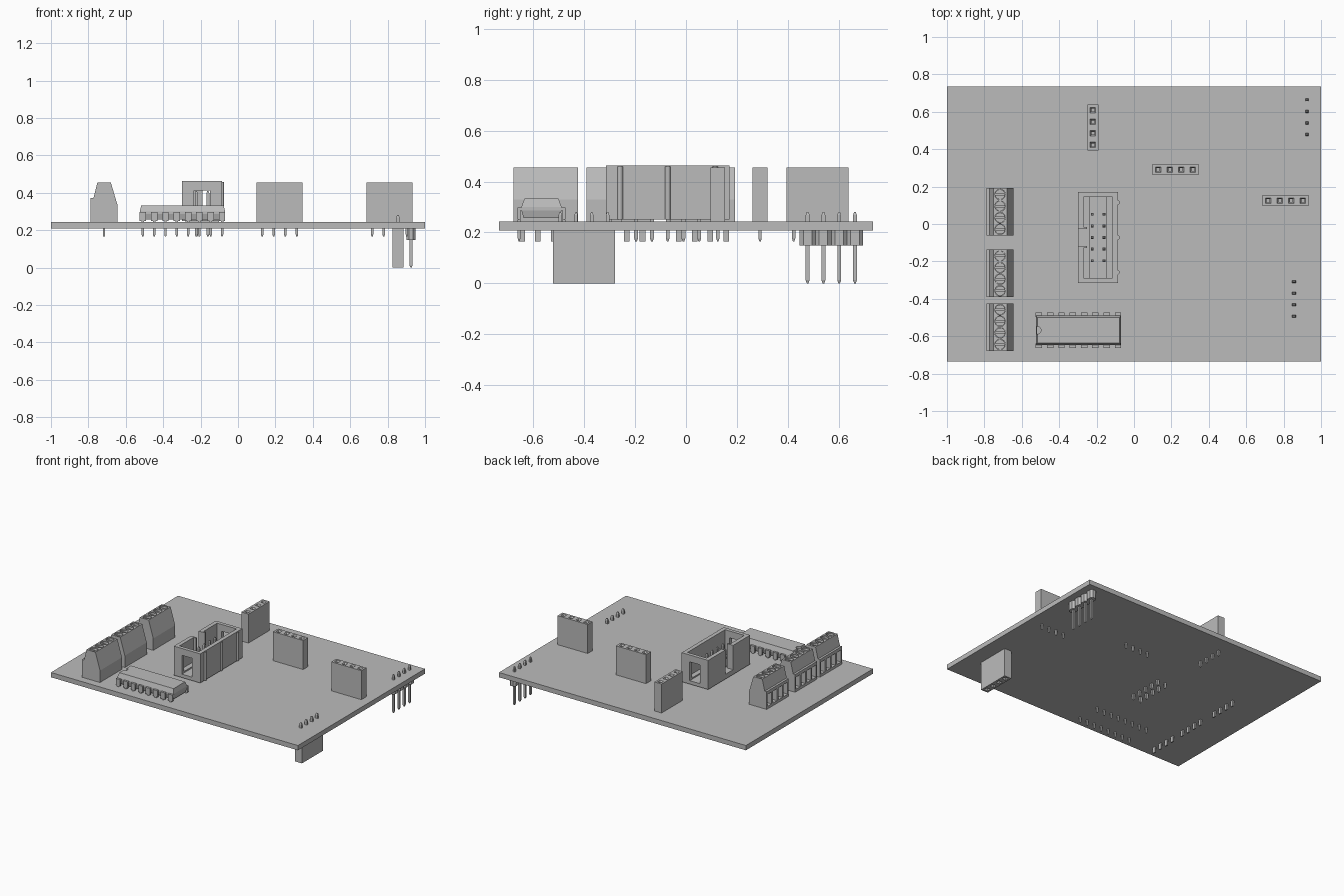
import bpy, bmesh
from math import pi
from mathutils import Matrix, Vector

cube = bpy.data.objects.get("Cube")
if cube:
    bpy.data.objects.remove(cube)

grey = bpy.data.materials.new("plain grey")
grey.use_nodes = True
grey.diffuse_color = (0.5, 0.5, 0.5, 1)
grey.node_tree.nodes["Principled BSDF"].inputs["Base Color"].default_value = (0.5, 0.5, 0.5, 1)

TOP, UNDER = 0.243, 0.208      # board faces
LEG = 0.165                    # lowest point of soldered legs
PITCH = 0.062


def row(centre, count, step=PITCH):
    return [centre + (i - (count - 1) / 2) * step for i in range(count)]


def loft(bm, rings):
    """Closed solid through rings of points with equal counts."""
    loops = [[bm.verts.new(p) for p in ring] for ring in rings]
    n = len(loops[0])
    for a, b in zip(loops, loops[1:]):
        for i in range(n):
            bm.faces.new((a[i], a[(i + 1) % n], b[(i + 1) % n], b[i]))
    bm.faces.new(loops[0][::-1])
    bm.faces.new(loops[-1])


def rect(x, y, w, d, z):
    return [(x + sx * w / 2, y + sy * d / 2, z)
            for sx, sy in ((-1, -1), (1, -1), (1, 1), (-1, 1))]


def box(bm, x0, x1, y0, y1, z0, z1):
    x, y, w, d = (x0 + x1) / 2, (y0 + y1) / 2, x1 - x0, y1 - y0
    loft(bm, [rect(x, y, w, d, z0), rect(x, y, w, d, z1)])


def cylinder(bm, x, y, r, z0, z1, sides=24):
    bmesh.ops.create_cone(bm, cap_ends=True, segments=sides, radius1=r, radius2=r, depth=z1 - z0,
                          matrix=Matrix.Translation((x, y, (z0 + z1) / 2)))


def pin(bm, x, y, z0, z1, w=0.013, d=None):
    """Square pin with tapered tips."""
    d = d or w
    t = 0.012
    loft(bm, [rect(x, y, w * .45, d * .45, z0), rect(x, y, w, d, z0 + t),
              rect(x, y, w, d, z1 - t), rect(x, y, w * .45, d * .45, z1)])


def make(name, bm):
    bmesh.ops.recalc_face_normals(bm, faces=bm.faces[:])
    mesh = bpy.data.meshes.new(name)
    bm.to_mesh(mesh)
    bm.free()
    mesh.materials.append(grey)
    ob = bpy.data.objects.new(name, mesh)
    bpy.context.collection.objects.link(ob)
    return ob


def cut(ob, bm):
    """Subtract the cutter and bake the result."""
    cutter = make("cutter", bm)
    cutter.hide_render = True
    mod = ob.modifiers.new("cut", 'BOOLEAN')
    mod.operation, mod.solver, mod.object = 'DIFFERENCE', 'EXACT', cutter
    bpy.context.view_layer.update()
    graph = bpy.context.evaluated_depsgraph_get()
    baked = bpy.data.meshes.new_from_object(ob.evaluated_get(graph))
    ob.modifiers.clear()
    ob.data = baked
    bpy.data.objects.remove(cutter)


# Circuit board
bm = bmesh.new()
box(bm, -1, 1, -0.735, 0.735, UNDER, TOP)
make("board", bm)


# Four-way sockets: a block with funnelled square holes and soldered legs
def socket(name, x, y, along_y=False, below=False):
    w, d = (0.058, 0.244) if along_y else (0.244, 0.058)
    spots = [(x, v) for v in row(y, 4)] if along_y else [(v, y) for v in row(x, 4)]
    z0, z1 = (0, UNDER) if below else (TOP, 0.455)
    mouth, s = (z0, 1) if below else (z1, -1)
    bm = bmesh.new()
    box(bm, x - w / 2, x + w / 2, y - d / 2, y + d / 2, z0, z1)
    body = make(name, bm)
    holes, legs = bmesh.new(), bmesh.new()
    for px, py in spots:
        loft(holes, [rect(px, py, 0.03, 0.03, mouth - s * 0.005), rect(px, py, 0.03, 0.03, mouth),
                     rect(px, py, 0.015, 0.015, mouth + s * 0.012),
                     rect(px, py, 0.015, 0.015, mouth + s * 0.13)])
        if below:
            pin(legs, px, py, UNDER - 0.02, 0.28, 0.02, 0.013)
        else:
            pin(legs, px, py, LEG, TOP + 0.02, 0.013)
    cut(body, holes)
    make(name + "_legs", legs)


socket("rear_socket", -0.22, 0.516, along_y=True)
socket("middle_socket", 0.222, 0.291)
socket("left_socket", 0.81, 0.125)
socket("underside_socket", 0.855, -0.401, along_y=True, below=True)

# Pin header under the rear left corner
shell, pins = bmesh.new(), bmesh.new()
for y in row(0.571, 4):
    h, c = PITCH / 2, 0.014
    outline = [(-0.025, -h + c), (-0.025 + c, -h), (0.025 - c, -h), (0.025, -h + c),
               (0.025, h - c), (0.025 - c, h), (-0.025 + c, h), (-0.025, h - c)]
    loft(shell, [[(0.925 + a, y + b, z) for a, b in outline] for z in (0.148, UNDER)])
    pin(pins, 0.925, y, 0, 0.28, 0.015)
make("pin_header_body", shell)
make("pin_header_pins", pins)

# Screw terminals
PROFILE = [(-0.788, TOP), (-0.788, 0.373), (-0.772, 0.373), (-0.752, 0.455),
           (-0.68, 0.455), (-0.643, 0.33), (-0.643, TOP)]
for label, cy in (("rear", 0.065), ("middle", -0.264), ("front", -0.551)):
    bm = bmesh.new()
    loft(bm, [[(x, y, z) for x, z in PROFILE] for y in (cy - 0.127, cy + 0.127)])
    body = make(label + "_terminal", bm)
    cuts, screws, slots, legs = (bmesh.new() for _ in range(4))
    for y in row(cy, 4):
        cylinder(cuts, -0.716, y, 0.028, 0.425, 0.47)
        box(cuts, -0.80, -0.74, y - 0.023, y + 0.023, 0.262, 0.35)
        cylinder(screws, -0.716, y, 0.0265, 0.42, 0.447)
        box(slots, -0.75, -0.68, y - 0.004, y + 0.004, 0.436, 0.46)
        box(legs, -0.721, -0.711, y - 0.011, y + 0.011, LEG, TOP + 0.02)
    cut(body, cuts)
    heads = make(label + "_terminal_screws", screws)
    cut(heads, slots)
    make(label + "_terminal_legs", legs)

# Dual-row chip with an end notch
CX, CY = -0.297, -0.568
bm = bmesh.new()
loft(bm, [rect(CX, CY, 0.44, 0.14, 0.256), rect(CX, CY, 0.456, 0.158, 0.287),
          rect(CX, CY, 0.456, 0.158, 0.3), rect(CX, CY, 0.44, 0.134, 0.333)])
chip = make("chip", bm)
bm = bmesh.new()
cylinder(bm, CX - 0.22, CY, 0.02, 0.318, 0.35)
cut(chip, bm)
bm = bmesh.new()
for x in row(CX, 8, 0.0605):
    for s in (-1, 1):
        y = CY + s * 0.088
        inner = CY + s * 0.07
        box(bm, x - 0.017, x + 0.017, min(y, inner), max(y, inner), 0.287, 0.298)
        box(bm, x - 0.017, x + 0.017, y - 0.006, y + 0.006, 0.25, 0.298)
        pin(bm, x, y, LEG, 0.26, 0.013, 0.011)
make("chip_legs", bm)

# Shrouded box header, open at both ends and keyed on one side
HX, HY = -0.192, -0.072
bm = bmesh.new()
box(bm, HX - 0.107, HX + 0.107, HY - 0.243, HY + 0.243, 0.25, 0.463)
shroud = make("box_header", bm)
bm = bmesh.new()
box(bm, HX - 0.078, HX + 0.078, HY - 0.217, HY + 0.217, 0.285, 0.48)
cut(shroud, bm)
bm = bmesh.new()
box(bm, HX - 0.042, HX + 0.042, HY - 0.3, HY + 0.3, 0.275, 0.413)
cut(shroud, bm)
bm = bmesh.new()
box(bm, HX - 0.12, HX - 0.07, HY - 0.045, HY + 0.045, 0.285, 0.48)
cut(shroud, bm)
bm = bmesh.new()
for s in (-1, 1):
    y = HY + s * 0.051
    box(bm, HX - 0.107, HX - 0.058, y - 0.006, y + 0.006, 0.27, 0.463)
make("box_header_key_rails", bm)
bm = bmesh.new()
for y in row(HY, 3, 0.187):
    cylinder(bm, HX + 0.105, y, 0.011, 0.25, 0.458, 12)
make("box_header_ribs", bm)
bm = bmesh.new()
for x in row(HX, 2):
    for y in row(HY, 5):
        pin(bm, x, y, LEG, 0.41, 0.015)
make("box_header_pins", bm)
bm = bmesh.new()
for s in (-1, 1):
    box(bm, HX - 0.09, HX + 0.09, HY + s * 0.2 - 0.02, HY + s * 0.2 + 0.02, TOP, 0.252)
make("box_header_feet", bm)
